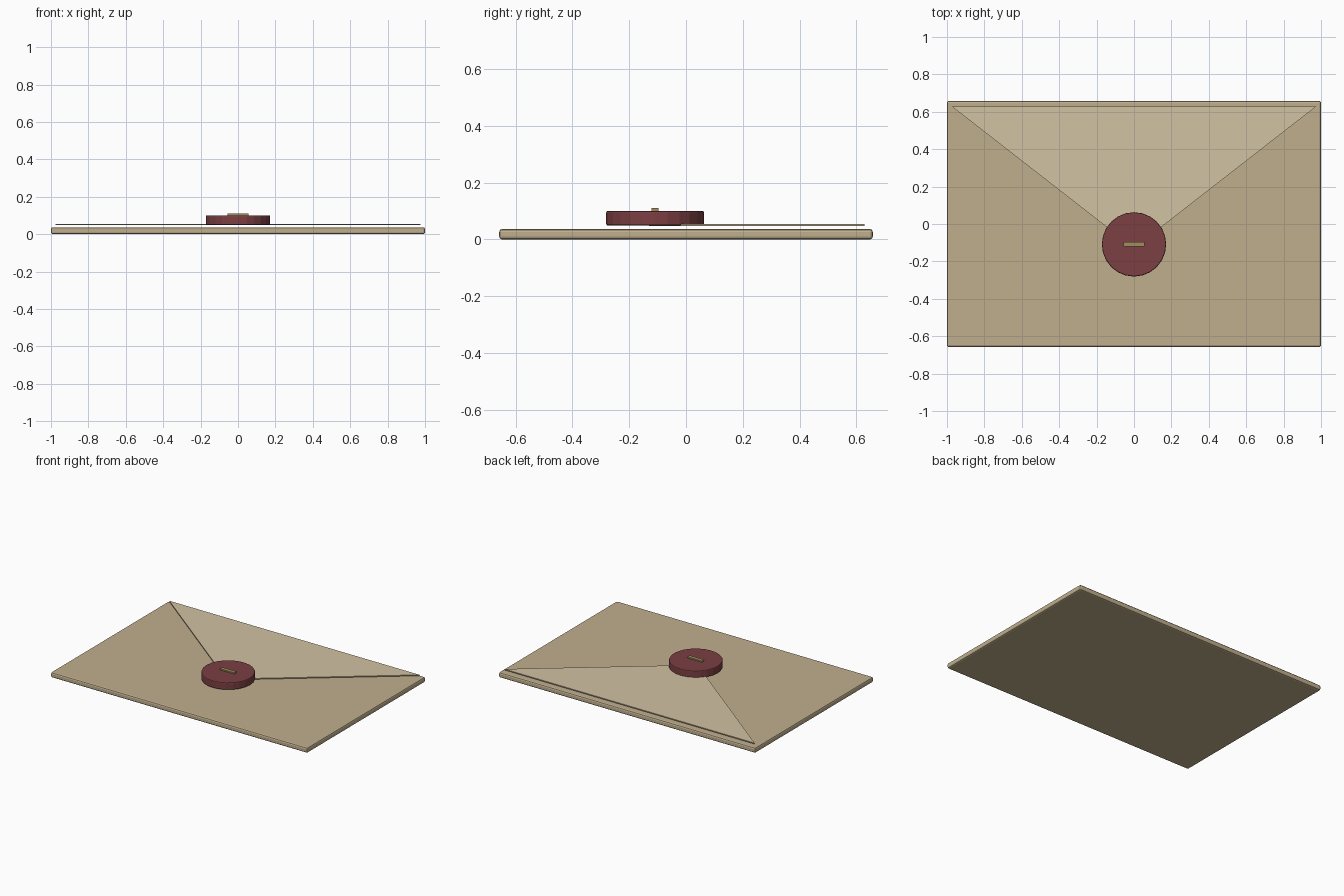
import bpy, bmesh, math

if "Cube" in bpy.data.objects:
    bpy.data.objects.remove(bpy.data.objects["Cube"])


def finish(name, bm, color, bevel=0.0, segments=2):
    bmesh.ops.recalc_face_normals(bm, faces=bm.faces)
    mesh = bpy.data.meshes.new(name)
    bm.to_mesh(mesh)
    bm.free()
    obj = bpy.data.objects.new(name, mesh)
    bpy.context.collection.objects.link(obj)
    mat = bpy.data.materials.new(name + "_color")
    mat.diffuse_color = (*color, 1)
    mat.use_nodes = True
    mat.node_tree.nodes["Principled BSDF"].inputs["Base Color"].default_value = mat.diffuse_color
    mesh.materials.append(mat)
    if bevel:
        mod = obj.modifiers.new("soft_edges", 'BEVEL')
        mod.width = bevel
        mod.segments = segments
        mod.limit_method = 'ANGLE'
        mod.angle_limit = math.radians(40)
    return obj


def prism(name, outline, z0, z1, color, bevel=0.0, segments=2):
    """Extrude a flat outline from z0 to z1."""
    bm = bmesh.new()
    base = bm.faces.new([bm.verts.new((x, y, z0)) for x, y in outline])
    top = bmesh.ops.extrude_face_region(bm, geom=[base])["geom"]
    verts = [v for v in top if isinstance(v, bmesh.types.BMVert)]
    bmesh.ops.translate(bm, verts=verts, vec=(0, 0, z1 - z0))
    return finish(name, bm, color, bevel, segments)


def rect(hx, hy, cy=0.0):
    return [(-hx, cy - hy), (hx, cy - hy), (hx, cy + hy), (-hx, cy + hy)]


PAPER = (0.53, 0.43, 0.27)
FLAP = (0.64, 0.54, 0.36)
WAX = (0.20, 0.05, 0.055)
BRASS = (0.36, 0.27, 0.11)
SEAL_Y = -0.109

# Envelope body
prism("envelope_body", rect(1.0, 0.658), 0.0, 0.037, PAPER, 0.01, 2)

# Triangular closing flap, floating just above the body
prism("envelope_flap", [(-0.975, 0.629), (0.0, -0.13), (0.975, 0.629)],
      0.048, 0.055, FLAP)

# Round wax seal
disc = [(0.172 * math.cos(a), SEAL_Y + 0.172 * math.sin(a))
        for a in (math.tau * i / 24 for i in range(24))]
prism("wax_seal", disc, 0.049, 0.101, WAX, 0.006, 2)

# Raised bar on the seal
prism("seal_bar", rect(0.056, 0.0125, SEAL_Y), 0.096, 0.110, BRASS)
